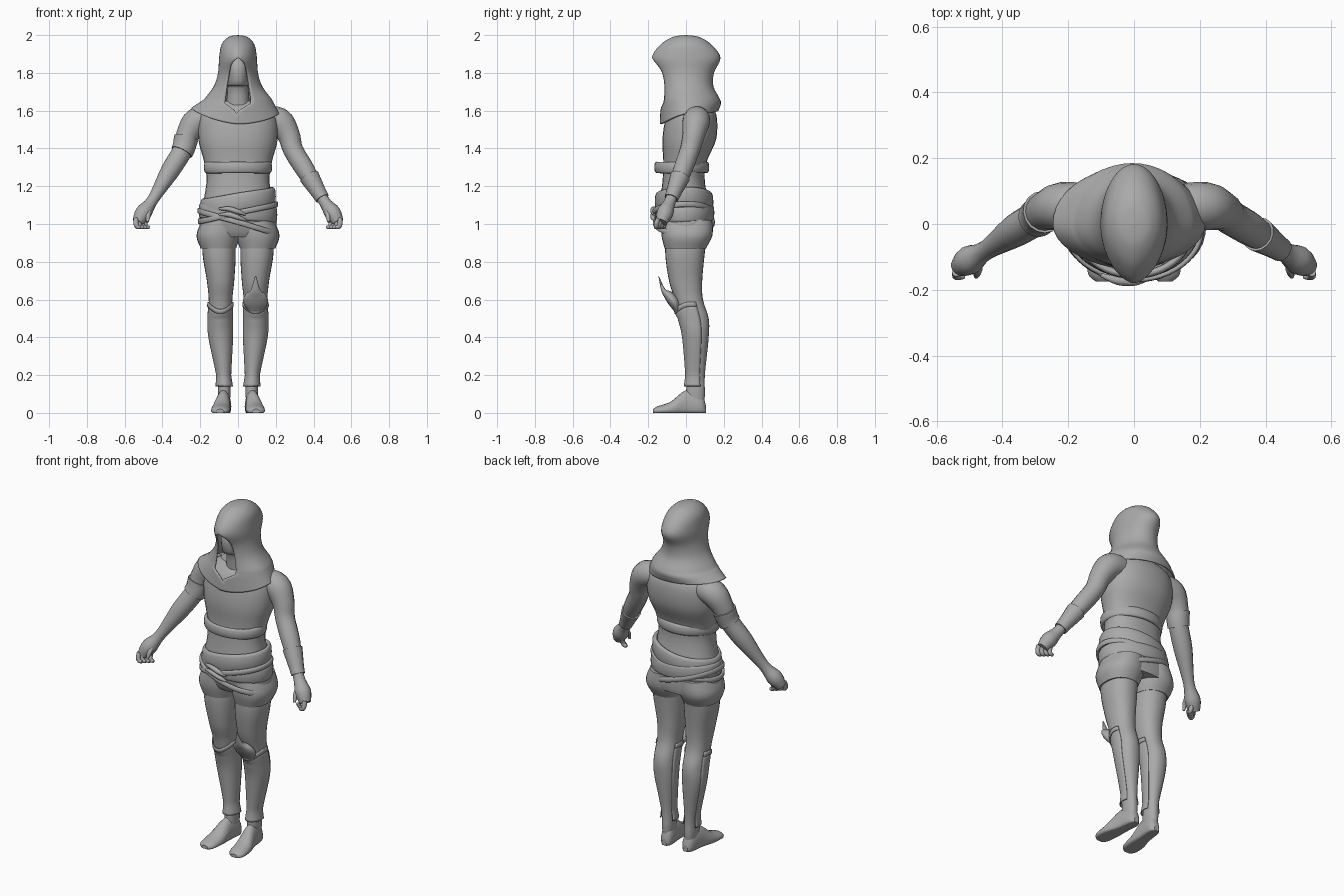
import bpy, bmesh, math
from mathutils import Vector

if "Cube" in bpy.data.objects:
    bpy.data.objects.remove(bpy.data.objects["Cube"])

GREY = (0.4, 0.4, 0.4, 1)
mat = bpy.data.materials.new("plain grey")
mat.use_nodes = True
mat.diffuse_color = GREY
shader = mat.node_tree.nodes["Principled BSDF"]
shader.inputs["Base Color"].default_value = GREY
shader.inputs["Roughness"].default_value = 0.8


def clamp(value):
    return max(0, min(1, value))


def angles(count):
    """Cosine and sine pairs around a full turn."""
    return [(math.cos(math.tau * i / count), math.sin(math.tau * i / count)) for i in range(count)]


def signed_power(value, power):
    return math.copysign(abs(value) ** power, value)


def spline(keys, t):
    """Smooth value of all columns of the key rows at position t."""
    last = len(keys) - 1
    i = min(int(t), last - 1)
    f = t - i
    near = [keys[max(0, min(last, i + k))] for k in (-1, 0, 1, 2)]
    return [b + f / 2 * (c - a + f * (2 * a - 5 * b + 4 * c - d + f * (3 * (b - c) + d - a)))
            for a, b, c, d in zip(*near)]


def samples(keys, start=0, end=None, steps=4):
    """Rows interpolated smoothly from a few key rows."""
    end = len(keys) - 1 if end is None else end
    count = max(2, round((end - start) * steps))
    return [spline(keys, start + (end - start) * k / count) for k in range(count + 1)]


def loft(name, rings, wrap=True, loop=False, thick=0):
    """Skin a list of equal-length point rings."""
    bm = bmesh.new()
    rows = [[bm.verts.new(point) for point in ring] for ring in rings]
    size = len(rows[0])
    pairs = list(zip(rows, rows[1:]))
    if loop:
        pairs.append((rows[-1], rows[0]))
    for low, high in pairs:
        for i in range(size if wrap else size - 1):
            j = (i + 1) % size
            bm.faces.new((low[i], low[j], high[j], high[i])).smooth = True
    if wrap and not loop:
        bm.faces.new(rows[0])
        bm.faces.new(rows[-1])
    bmesh.ops.remove_doubles(bm, verts=bm.verts, dist=0.0005)
    bmesh.ops.recalc_face_normals(bm, faces=bm.faces)
    mesh = bpy.data.meshes.new(name)
    bm.to_mesh(mesh)
    bm.free()
    mesh.materials.append(mat)
    part = bpy.data.objects.new(name, mesh)
    bpy.context.collection.objects.link(part)
    if thick:
        part.modifiers.new("thickness", 'SOLIDIFY').thickness = thick


def oval(side, z, inner, outer, front, back):
    """Horizontal rounded ring between the given limits."""
    middle, half = side * (inner + outer) / 2, (outer - inner) / 2
    centre, depth = (front + back) / 2, (back - front) / 2
    return [Vector((middle + half * signed_power(c, 0.9), centre + depth * signed_power(s, 0.9), z))
            for c, s in angles(28)]


def body(name, keys):
    """Symmetric upright form from rows of height, half width, front, back."""
    loft(name, [oval(1, z, -half, half, front, back) for z, half, front, back in samples(keys)])


def tube(name, rows, side=1, flat=1.0, count=16):
    """Tube through rows of x, y, z, radius; flat scales its depth."""
    spots = [Vector((side * x, y, z)) for x, y, z, radius in rows]
    rings = []
    for i, spot in enumerate(spots):
        along = spots[min(i + 1, len(spots) - 1)] - spots[max(i - 1, 0)]
        across = along.cross(Vector((0, 1, 0))).normalized()
        deep = along.normalized().cross(across)
        radius = rows[i][-1]
        rings.append([spot + radius * (across * c + deep * flat * s) for c, s in angles(count)])
    loft(name, rings)


def band(name, z, slope, half, front, back, height, thick):
    """Cloth strip around the waist, tilted sideways by slope and gently wavy."""
    rings = []
    for c, s in angles(48):
        wave = 0.006 * s * c * c
        middle = Vector((half * c, (front + back) / 2 + (back - front) / 2 * s, z + slope * c + wave))
        outward = Vector((c, s, 0))
        rings.append([middle + outward * thick * p + Vector((0, 0, height / 2 * signed_power(q, 0.6)))
                      for p, q in angles(12)])
    loft(name, rings, loop=True)


# Torso with pelvis, and the head inside the hood
body("torso", ((1.65, .12, -.04, .11), (1.58, .2, -.1, .16), (1.45, .21, -.125, .16),
               (1.33, .18, -.12, .11), (1.22, .167, -.125, .1), (1.05, .197, -.145, .135),
               (.97, .205, -.13, .14), (.93, .19, -.11, .135)))
body("head", ((1.55, .07, -.06, .08), (1.72, .055, -.07, .07), (1.74, .055, -.11, .08),
              (1.84, .06, -.12, .09), (1.93, .03, -.05, .05)))


# Hood with an arched face opening, spreading into a cowl
def hood_ring(z, half, front, back):
    rise = clamp((z - 1.63) / .24)
    gap = .068 * (1 - rise) ** .3 * clamp(rise * 12)
    drape = clamp((1.66 - z) / .06)
    begin = math.asin(clamp(gap / half) ** .8)
    ring = []
    for i in range(41):
        turn = begin + (math.tau - 2 * begin) * i / 40
        s, c = math.sin(turn), math.cos(turn)
        x = half * signed_power(s, 1.2 if c > 0 else 1)
        y = -front * c if c > 0 else -back * c
        tilt = .07 * max(0, c) ** 1.5 + .015 * s
        ring.append(Vector((x - .015 * drape, y, z - tilt * drape)))
    return ring


HOOD = ((2, .0002, .0002, .0002), (1.99, .05, .07, .07), (1.95, .087, .135, .135),
        (1.88, .1, .18, .182), (1.8, .106, .148, .148), (1.73, .128, .135, .145),
        (1.67, .172, .13, .175), (1.64, .197, .135, .185), (1.6, .232, .138, .172))
loft("hood", [hood_ring(*row) for row in samples(HOOD, steps=6)], wrap=False, thick=.008)

# Waist wraps, crossing straps and their knot
band("upper_belt", z=1.3, slope=0, half=.168, front=-.155, back=.11, height=.06, thick=.012)
band("hip_sash", z=1.115, slope=.03, half=.185, front=-.15, back=.13, height=.1, thick=.015)
band("lower_sash", z=1.06, slope=-.01, half=.198, front=-.152, back=.14, height=.08, thick=.01)
band("rising_strap", z=1.06, slope=.045, half=.205, front=-.17, back=.14, height=.03, thick=.008)
band("falling_strap", z=1.01, slope=-.06, half=.207, front=-.168, back=.145, height=.03, thick=.008)
for name, z in (("upper_knot", 1.08), ("lower_knot", 1.05)):
    tube(name, samples(((-.1, -.155, z, .006), (-.05, -.172, z, .013),
                        (0, -.175, z - .015, .013), (.04, -.168, z - .03, .006))))

# Leg rows: height, inner side, outer side, front, back
LEG = samples(((1, .02, .18, -.1, .12), (.85, .012, .188, -.11, .1), (.7, .02, .165, -.09, .086),
               (.6, .03, .155, -.06, .09), (.5, .03, .157, -.04, .12), (.4, .03, .153, -.017, .12),
               (.2, .04, .112, 0, .1), (.1, .04, .105, 0, .1), (.04, .045, .1, -.01, .095)), steps=8)
HEM = samples(((1.02, -.01, .19, -.13, .14), (.94, -.01, .22, -.13, .14), (.87, .01, .197, -.113, .105)))
# Foot rows: depth, centre, half width, top
FOOT = samples(((.105, .07, .015, .04), (.08, .07, .034, .1), (0, .078, .038, .12),
                (-.08, .09, .05, .06), (-.15, .095, .045, .035), (-.175, .095, .02, .02)))
# Arm rows: x, y, z, radius, ending in the palm
ARM = ((.12, .06, 1.56, .06), (.215, .055, 1.545, .073), (.268, .04, 1.47, .06), (.293, .02, 1.39, .053),
       (.36, -.02, 1.28, .05), (.45, -.08, 1.13, .03), (.5, -.11, 1.06, .044), (.53, -.13, 1.01, .03))


def shell_ring(side, row, grow, point):
    """Arc around the front of a lower leg, its middle raised by point."""
    z, inner, outer, front, back = row
    ring = []
    for i in range(-10, 11):
        s, c = math.sin(i / 5), math.cos(i / 5)
        ring.append(Vector((side * ((inner + outer) / 2 + ((outer - inner) / 2 + grow) * s),
                            (front + back) / 2 - ((back - front) / 2 + grow) * c,
                            z + point * max(0, c) ** 2)))
    return ring


for side, label in ((1, "left_"), (-1, "right_")):
    loft(label + "leg", [oval(side, *row) for row in LEG])
    loft(label + "trouser_hem", [oval(side, *row) for row in HEM])

    # Foot with a flat sole
    loft(label + "foot", [[Vector((side * (centre + half * c), y,
                                   top * (.3 + .7 * s if s > 0 else .3 * clamp(1 + 2 * s))))
                           for c, s in angles(20)] for y, centre, half, top in FOOT])

    # Shin guard with a notched top and flared ankle, then its rim
    guard = [row for row in LEG if .14 < row[0] < .57]
    loft(label + "shin_guard", [shell_ring(side, row, .004 + .01 * clamp((.2 - row[0]) / .06),
                                           -.04 * clamp((row[0] - .5) / .06)) for row in guard],
         wrap=False, thick=.004)
    rim = [row for row in LEG if .55 < row[0] < .595]
    loft(label + "shin_rim", [shell_ring(side, row, .008, -.04) for row in rim],
         wrap=False, thick=.006)

    # Arm, curled fingers and thumb
    tube(label + "arm", samples(ARM), side)
    for i in range(4):
        x, y = .492 + .016 * i, -.105 - .014 * i
        tube(f"{label}finger_{i + 1}", samples((
            (x, y, 1.03, .013), (x, y - .01, 1, .013),
            (x - .008, y - .012, .985, .012), (x - .025, y - .012, .982, .008))), side, count=10)
    tube(label + "thumb", samples(((.475, -.11, 1.08, .014), (.475, -.14, 1.05, .014),
                                   (.48, -.16, 1.01, .007))), side, count=10)

# Forearm cuff on one side, upper arm band on the other
for name, side, start, end in (("left_forearm_cuff", 1, 4.2, 4.95), ("right_arm_band", -1, 2.2, 3.1)):
    tube(name, [(x, y, z, radius + .007) for x, y, z, radius in samples(ARM, start, end, 8)], side)

# Single knee guard with an upward horn
tube("left_knee_guard", samples(((.093, -.04, .53, .03), (.093, -.06, .58, .065),
                                 (.093, -.09, .62, .058), (.093, -.12, .65, .026),
                                 (.093, -.145, .725, .003))), flat=.45)
